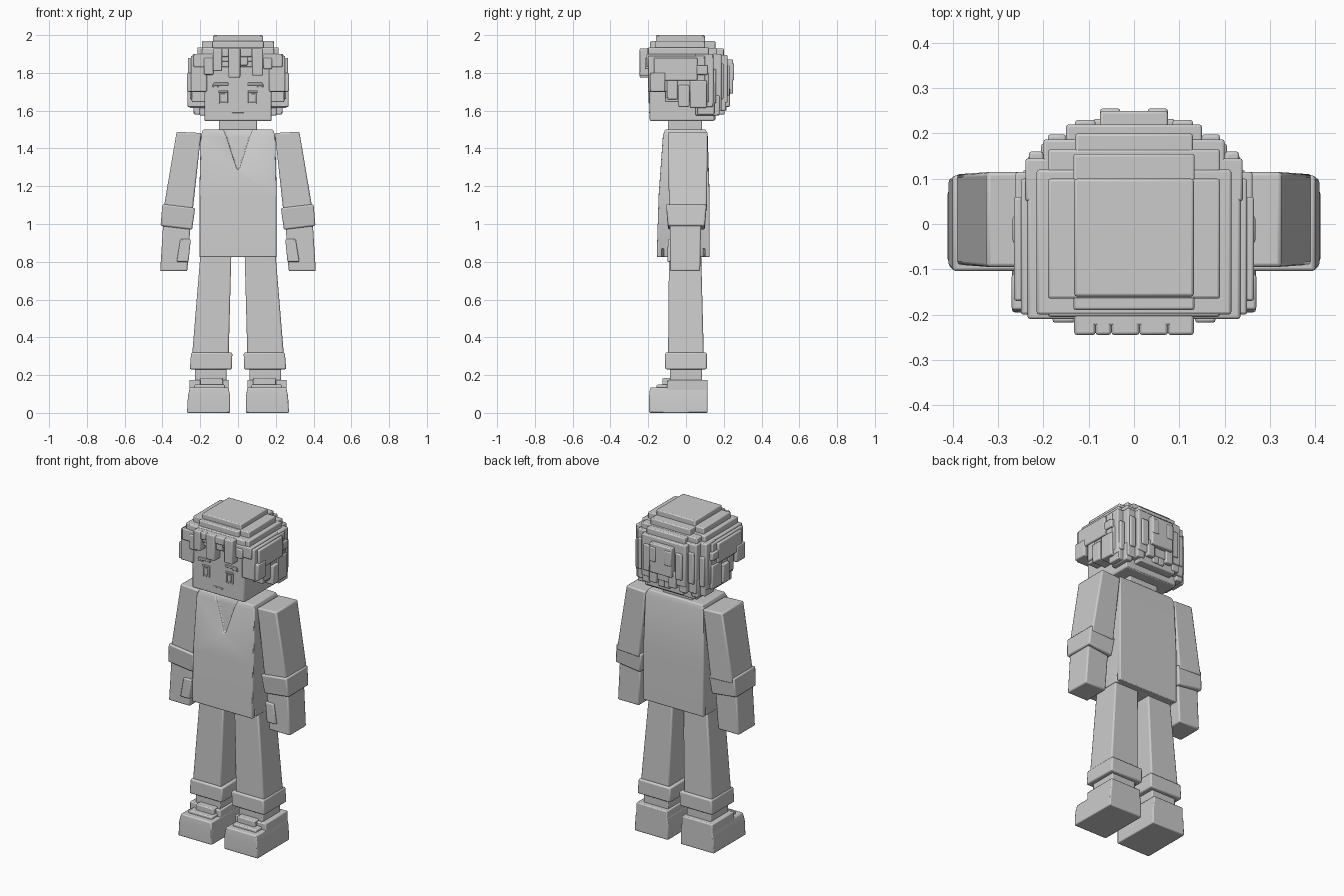
import bpy, bmesh


def box(x0, x1, y0, y1, z0, z1):
    """A plain block written as two cross-section rings."""
    return [(z0, x0, x1, y0, y1), (z1, x0, x1, y0, y1)]


def part(name, solids, mirror=False, bevel=0.006, tilt=0.0, cutter=None):
    """Loft every solid through rectangular rings (z, x0, x1, y0, y1)."""
    bm = bmesh.new()
    for rings in solids:
        loops = []
        for z, x0, x1, y0, y1 in rings:
            xm = (x0 + x1) / 2
            loops.append([bm.verts.new((x, y, z + tilt * (x - xm)))
                          for x, y in ((x0, y0), (x1, y0), (x1, y1), (x0, y1))])
        bm.faces.new(loops[0][::-1])
        bm.faces.new(loops[-1])
        for a, b in zip(loops, loops[1:]):
            for i in range(4):
                j = (i + 1) % 4
                bm.faces.new((a[i], a[j], b[j], b[i]))
    mesh = bpy.data.meshes.new(name)
    bm.to_mesh(mesh)
    bm.free()
    ob = bpy.data.objects.new(name, mesh)
    bpy.context.collection.objects.link(ob)
    if mirror:
        ob.modifiers.new("mirror", 'MIRROR').use_mirror_merge = False
    if cutter:
        mod = ob.modifiers.new("cut", 'BOOLEAN')
        mod.operation, mod.object = 'DIFFERENCE', cutter
        cutter.hide_render = True
        cutter.hide_set(True)
    if bevel:
        mod = ob.modifiers.new("bevel", 'BEVEL')
        mod.width, mod.segments, mod.limit_method = bevel, 2, 'ANGLE'
    bpy.ops.object.select_all(action='DESELECT')
    bpy.context.view_layer.objects.active = ob
    ob.select_set(True)
    bpy.ops.object.shade_smooth_by_angle()
    return ob


# Tunic with a V neckline and small side slits at the hem
cut = part("neckline_cutter", [
    [(1.29, -.006, .006, -.3, -.118), (1.46, -.06, .06, -.3, -.106), (1.53, -.09, .09, -.3, -.095)],
    box(.19, .3, -.128, -.118, .7, .87), box(-.3, -.19, -.128, -.118, .7, .87),
    box(.19, .3, .09, .1, .7, .87), box(-.3, -.19, .09, .1, .7, .87)], bevel=0)
part("tunic", [[(.825, -.205, .205, -.155, .125), (1.15, -.205, .205, -.145, .125),
                (1.47, -.197, .197, -.122, .115), (1.50, -.185, .185, -.11, .105)]], cutter=cut)
part("neck", [box(-.1, .1, -.095, .085, 1.45, 1.58)])

# Arms, rolled sleeves, hands
part("sleeve", [[(1.07, .24, .395, -.09, .11), (1.485, .195, .325, -.095, .115)]], True, .008, .05)
part("sleeve_cuff", [[(.98, .243, .41, -.095, .1), (1.095, .227, .40, -.105, .108)]], True, .008, .12)
part("hand", [[(.75, .268, .412, -.085, .075), (1.02, .25, .395, -.085, .08)]], True, .008)
part("thumb", [[(.80, .262, .325, -.098, -.03), (.92, .25, .305, -.096, -.03)]], True)

# Legs, trouser cuffs, ankles, shoes
part("trouser_leg", [[(.28, .05, .245, -.095, .095), (.85, .035, .198, -.09, .08)]], True, .008)
part("trouser_cuff", [[(.23, .032, .255, -.11, .11), (.32, .03, .248, -.11, .11)]], True, .008)
part("ankle", [box(.062, .228, -.085, .085, .12, .26)], True)
part("shoe", [
    [(0, .042, .27, -.195, .115), (.09, .042, .265, -.195, .115), (.135, .05, .255, -.19, .115)],
    box(.05, .258, -.10, .115, .05, .175),
    box(.08, .2, -.125, 0, .1, .185),
    box(.07, .23, -.155, 0, .08, .15)], True)

# Head and face
part("head", [box(-.178, .178, -.192, .15, 1.545, 1.9)], bevel=.008)
part("eye_frame", [box(.054, .062, -.198, -.18, 1.64, 1.70), box(.096, .104, -.198, -.18, 1.64, 1.70),
                   box(.054, .104, -.2, -.18, 1.697, 1.708), box(.058, .1, -.196, -.18, 1.637, 1.645)], True, .002)
part("pupil", [box(.068, .09, -.196, -.18, 1.65, 1.69)], True, .002)
part("eyebrow", [box(.05, .13, -.2, -.18, 1.733, 1.748), box(.1, .135, -.199, -.18, 1.725, 1.74)], True, .003)
part("mouth", [box(-.032, .032, -.195, -.18, 1.588, 1.596)], bevel=.002)

# Crown and back of the hair: half width, y range, z range
crown = [(.132, -.16, .10, 1.88, 2.0), (.19, -.165, .10, 1.88, 1.97), (.134, -.19, .155, 1.88, 1.968),
         (.215, -.20, .12, 1.86, 1.935), (.19, -.205, .165, 1.86, 1.932), (.13, -.205, .20, 1.86, 1.93),
         (.235, -.21, .12, 1.83, 1.90)]
back = [(.075, .05, .25, 1.69, 1.87), (.15, .05, .22, 1.64, 1.895), (.2, .05, .187, 1.60, 1.9),
        (.125, .05, .205, 1.58, 1.8), (.24, .05, .145, 1.62, 1.9), (.17, .05, .155, 1.548, 1.8)]
part("hair_cap", [box(-h, h, a, b, c, d) for h, a, b, c, d in crown + back])

# Side locks: outer x, y range, z range
sides = [(.25, -.2, .1, 1.70, 1.89), (.265, -.17, .06, 1.76, 1.88), (.27, -.19, -.11, 1.70, 1.80),
         (.245, -.11, .12, 1.645, 1.8), (.258, .02, .11, 1.615, 1.76), (.235, .06, .15, 1.58, 1.75),
         (.262, -.06, .115, 1.79, 1.84), (.24, -.2, -.17, 1.74, 1.88), (.255, -.1, -.045, 1.66, 1.8)]
part("hair_sides", [box(.165, x, a, b, c, d) for x, a, b, c, d in sides], True)
part("ear", [box(.17, .268, -.042, .018, 1.62, 1.735)], True)

# Ragged locks on the back: x range, outer y, z range
locks = [(.03, .075, .262 - .007, 1.76, 1.85), (.085, .13, .23, 1.68, 1.84), (.15, .19, .198, 1.66, 1.85),
         (.2, .232, .16, 1.64, 1.82), (.04, .09, .232, 1.62, 1.72), (.1, .15, .212, 1.60, 1.70),
         (.0, .04, .215, 1.60, 1.70), (.16, .205, .178, 1.575, 1.68)]
part("hair_back_locks", [box(p, q, .05, y, a, b) for p, q, y, a, b in locks], True)

# Fringe strands: x range, front y, z range
fringe = [(-.13, .13, -.225, 1.86, 1.93), (-.05, .012, -.245, 1.775, 1.93), (.01, .052, -.23, 1.84, 1.9),
          (.075, .132, -.245, 1.785, 1.93), (.135, .18, -.218, 1.82, 1.88), (-.132, -.085, -.245, 1.81, 1.93),
          (-.18, -.13, -.218, 1.79, 1.88), (.012, .075, -.245, 1.885, 1.93), (-.085, -.05, -.245, 1.885, 1.93)]
part("fringe", [box(p, q, y, -.15, a, b) for p, q, y, a, b in fringe])
